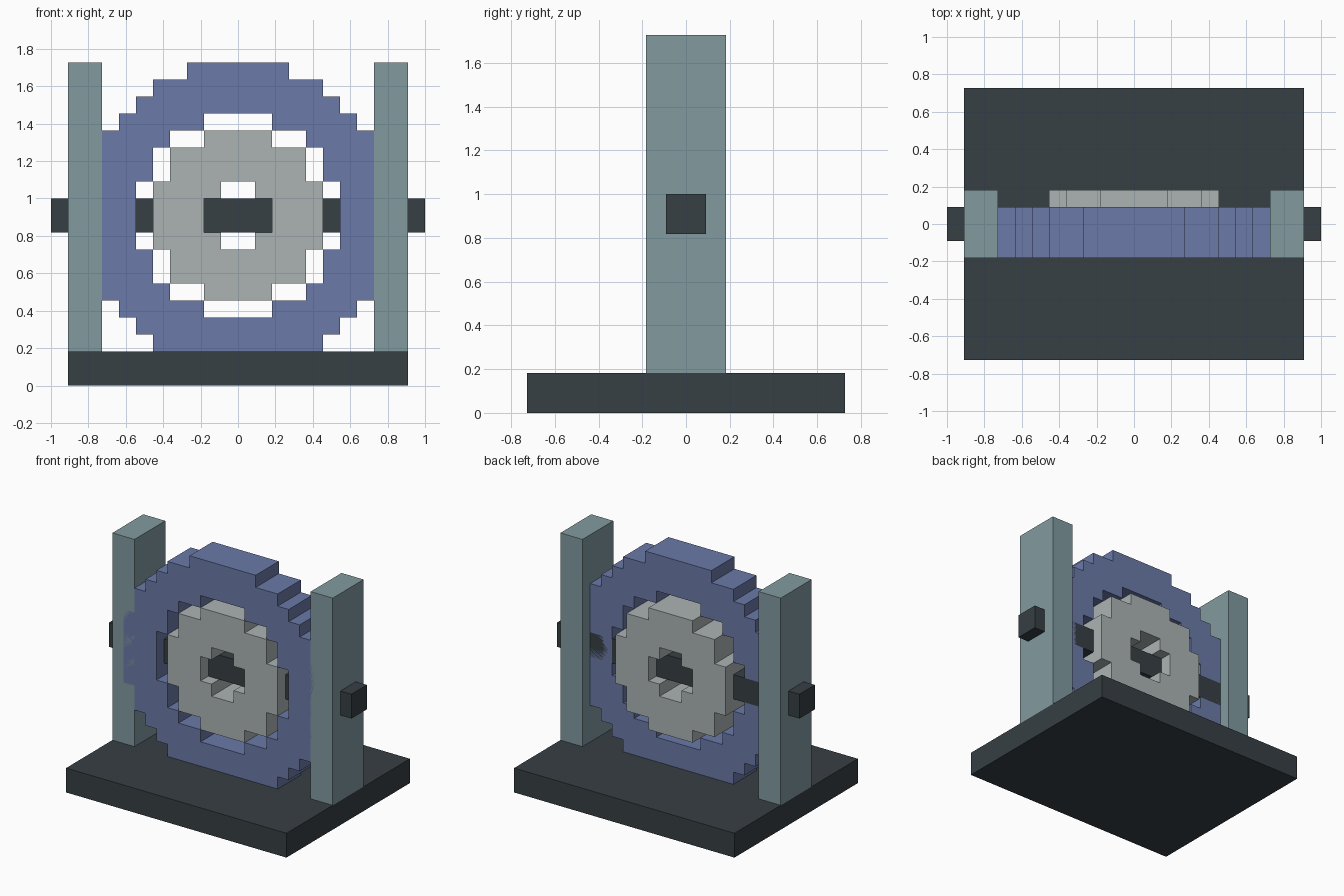
import bpy, bmesh, math

if "Cube" in bpy.data.objects:
    bpy.data.objects.remove(bpy.data.objects["Cube"])

U = 1 / 11      # one block of the model
HUB_Z = 10      # wheel centre height, in blocks


def material(name, rgb):
    m = bpy.data.materials.new(name)
    m.diffuse_color = (*rgb, 1)
    m.use_nodes = True
    m.node_tree.nodes["Principled BSDF"].inputs["Base Color"].default_value = m.diffuse_color
    return m


DARK = material("dark_slate", (0.038, 0.050, 0.058))
TEAL = material("grey_teal", (0.223, 0.328, 0.352))
BLUE = material("dusty_blue", (0.147, 0.195, 0.392))
SILVER = material("silver", (0.413, 0.456, 0.456))


def finish(bm, name, mat):
    bmesh.ops.recalc_face_normals(bm, faces=bm.faces)
    mesh = bpy.data.meshes.new(name)
    bm.to_mesh(mesh)
    bm.free()
    mesh.materials.append(mat)
    ob = bpy.data.objects.new(name, mesh)
    bpy.context.collection.objects.link(ob)
    return ob


def box(name, lo, hi, mat):
    """Box between two corners given in blocks."""
    bm = bmesh.new()
    bmesh.ops.create_cube(bm, size=1)
    for v in bm.verts:
        v.co = [(a + (c + 0.5) * (b - a)) * U for a, b, c in zip(lo, hi, v.co)]
    return finish(bm, name, mat)


def block_ring(name, inner, outer, y0, y1, mat):
    """Stepped ring: every block whose centre lies between the two radii."""
    bm = bmesh.new()
    for i in range(-outer, outer):
        for k in range(-outer, outer):
            if inner < math.hypot(i + 0.5, k + 0.5) < outer:
                bm.faces.new([bm.verts.new(((i + a) * U, y0 * U, (HUB_Z + k + b) * U))
                              for a, b in ((0, 0), (1, 0), (1, 1), (0, 1))])
    bmesh.ops.remove_doubles(bm, verts=bm.verts, dist=U / 100)
    new = bmesh.ops.extrude_face_region(bm, geom=bm.faces[:])["geom"]
    moved = [g for g in new if isinstance(g, bmesh.types.BMVert)]
    bmesh.ops.translate(bm, verts=moved, vec=(0, (y1 - y0) * U, 0))
    return finish(bm, name, mat)


# Base plate and the two uprights
box("base", (-10, -8, 0), (10, 8, 2), DARK)
for side, x in (("left", -10), ("right", 8)):
    box(side + "_upright", (x, -2, 2), (x + 2, 2, 19), TEAL)

# Axle running through uprights and wheel
box("axle", (-11, -1, HUB_Z - 1), (11, 1, HUB_Z + 1), DARK)

# Outer ring and the thicker inner rotor
block_ring("outer_ring", 6, 9, -2, 1, BLUE)
block_ring("inner_rotor", 2, 5, -2, 2, SILVER)
